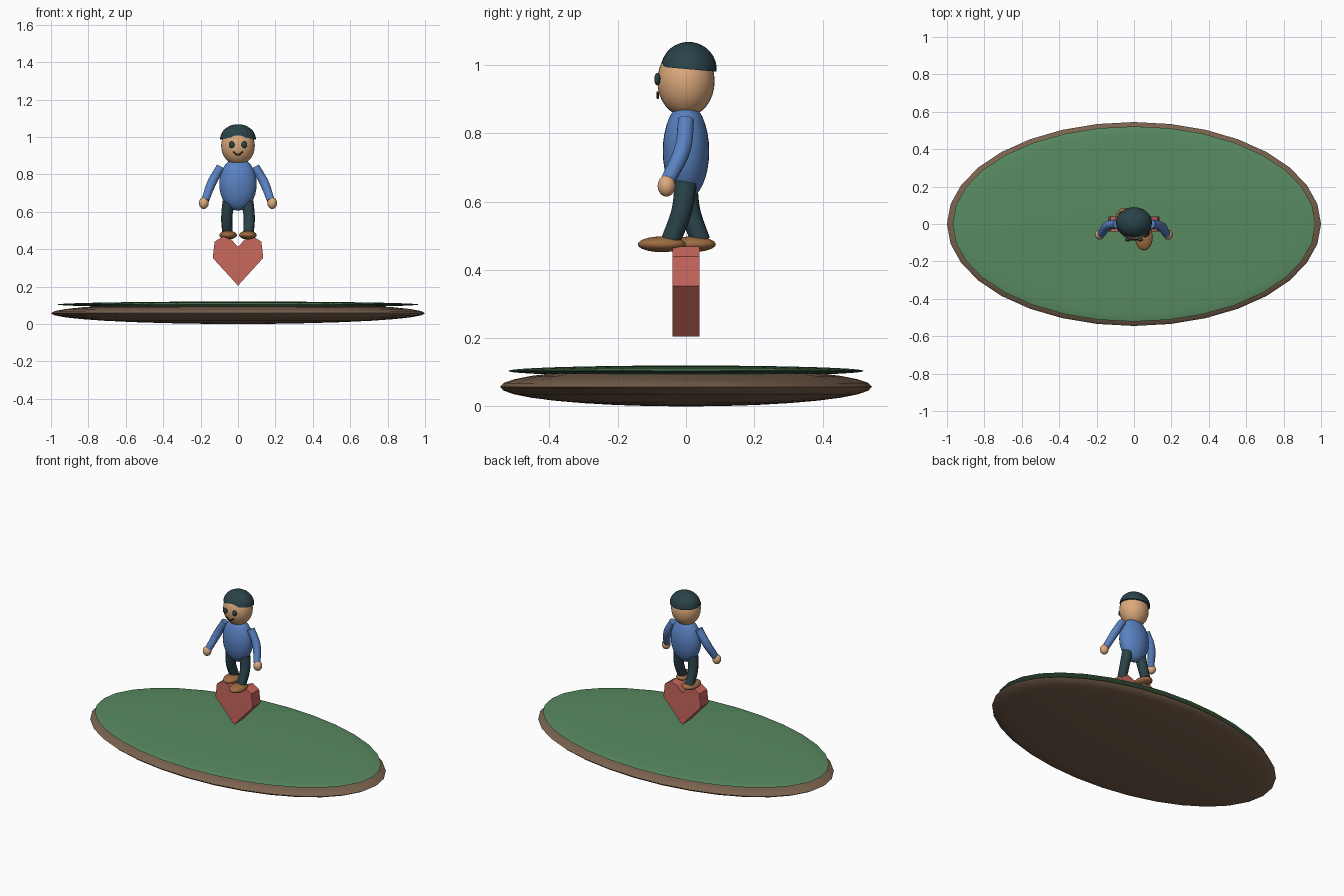
import bpy, bmesh, math

if "Cube" in bpy.data.objects:
    bpy.data.objects.remove(bpy.data.objects["Cube"])


def material(name, rgb):
    """Flat colour given as 0-255 display values."""
    m = bpy.data.materials.new(name)
    lin = [((c / 255 + 0.055) / 1.055) ** 2.4 for c in rgb]
    m.diffuse_color = (*lin, 1)
    m.use_nodes = True
    m.node_tree.nodes["Principled BSDF"].inputs["Base Color"].default_value = m.diffuse_color
    return m


GRASS = material("grass green", (88, 138, 97))
SOIL = material("soil brown", (122, 98, 78))
RED = material("heart red", (200, 103, 92))
BLUE = material("sweater blue", (90, 130, 194))
TEAL = material("dark teal", (42, 67, 73))
SKIN = material("skin", (220, 170, 125))
LEATHER = material("shoe brown", (156, 108, 66))
MOUTH = material("mouth brown", (80, 42, 32))


def finish(obj, name, mat):
    obj.name = name
    obj.data.materials.clear()
    obj.data.materials.append(mat)
    return obj


def ellipsoid(name, loc, radii, mat, half=False, tilt=0):
    """Smooth ellipsoid, or its closed upper half."""
    bpy.ops.mesh.primitive_uv_sphere_add(segments=32, ring_count=16)
    obj = bpy.context.object
    bm = bmesh.new()
    bm.from_mesh(obj.data)
    if half:
        bmesh.ops.delete(bm, geom=[v for v in bm.verts if v.co.z < -0.01], context='VERTS')
        bmesh.ops.holes_fill(bm, edges=[e for e in bm.edges if e.is_boundary])
    bmesh.ops.scale(bm, vec=radii, verts=bm.verts)
    bm.to_mesh(obj.data)
    bm.free()
    obj.location = loc
    obj.rotation_euler.x = tilt
    bpy.ops.object.shade_smooth_by_angle(angle=math.radians(60))
    return finish(obj, name, mat)


def tube(name, points, radius, mat):
    """Curved limb: points are (x, y, z, taper)."""
    cu = bpy.data.curves.new(name, 'CURVE')
    cu.dimensions = '3D'
    cu.bevel_depth = radius
    cu.bevel_resolution = 4
    cu.use_fill_caps = True
    cu.resolution_u = 8
    sp = cu.splines.new('BEZIER')
    sp.bezier_points.add(len(points) - 1)
    for bp, (x, y, z, t) in zip(sp.bezier_points, points):
        bp.co = (x, y, z)
        bp.radius = t
        bp.handle_left_type = bp.handle_right_type = 'AUTO'
    obj = bpy.data.objects.new(name, cu)
    bpy.context.collection.objects.link(obj)
    bpy.ops.object.select_all(action='DESELECT')
    obj.select_set(True)
    bpy.context.view_layer.objects.active = obj
    bpy.ops.object.convert(target='MESH')
    obj = bpy.context.object
    bpy.ops.object.shade_smooth_by_angle(angle=math.radians(45))
    return finish(obj, name, mat)


# Floating island: soil disc with a grass disc on top
ellipsoid("soil_base", (0, 0, 0.0575), (1.0, 0.545, 0.0575), SOIL)
ellipsoid("grass_top", (0, 0, 0.104), (0.97, 0.522, 0.016), GRASS)

# Heart: faceted outline extruded front to back
half_outline = [(0.135, 0.353), (0.125, 0.44), (0.08, 0.468), (0.035, 0.45)]
outline = ([(0, 0.205)] + half_outline + [(0, 0.413)]
           + [(-x, z) for x, z in reversed(half_outline)])
bm = bmesh.new()
face = bm.faces.new([bm.verts.new((x, -0.04, z)) for x, z in outline])
ext = bmesh.ops.extrude_face_region(bm, geom=[face], use_keep_orig=True)
bmesh.ops.translate(bm, vec=(0, 0.08, 0),
                    verts=[g for g in ext["geom"] if isinstance(g, bmesh.types.BMVert)])
bmesh.ops.recalc_face_normals(bm, faces=bm.faces)
mesh = bpy.data.meshes.new("heart")
bm.to_mesh(mesh)
bm.free()
heart = bpy.data.objects.new("heart", mesh)
bpy.context.collection.objects.link(heart)
finish(heart, "heart", RED)

# Body, head and cap
ellipsoid("torso", (0, 0, 0.748), (0.1, 0.068, 0.142), BLUE)
ellipsoid("head", (0, 0, 0.953), (0.09, 0.084, 0.104), SKIN)
ellipsoid("cap", (0, 0.008, 0.988), (0.096, 0.082, 0.08), TEAL, half=True,
          tilt=math.radians(-5))

# Smile
tube("smile", [(-0.026, -0.083, 0.92, 1), (0, -0.083, 0.905, 1),
               (0.026, -0.083, 0.92, 1)], 0.004, MOUTH)

for s, side in ((-1, "left"), (1, "right")):
    ellipsoid(side + "_eye", (s * 0.034, -0.084, 0.959), (0.015, 0.009, 0.018), TEAL)
    # Arms hang outward and forward
    tube(side + "_arm", [(s * 0.092, 0, 0.84, 0.95), (s * 0.14, -0.01, 0.755, 1),
                         (s * 0.175, -0.053, 0.662, 0.85)], 0.025, BLUE)
    ellipsoid(side + "_hand", (s * 0.183, -0.057, 0.646), (0.026, 0.026, 0.031), SKIN)
    # Legs take a stride, one foot ahead of the other
    foot = -0.045 if s > 0 else 0.043
    tube(side + "_leg", [(s * 0.05, 0, 0.655, 1.1), (s * 0.06, foot * 0.3, 0.57, 1),
                         (s * 0.056, foot, 0.485, 0.95)], 0.03, TEAL)
    ellipsoid(side + "_shoe", (s * 0.053, foot - 0.026, 0.475), (0.047, 0.07, 0.023), LEATHER)
